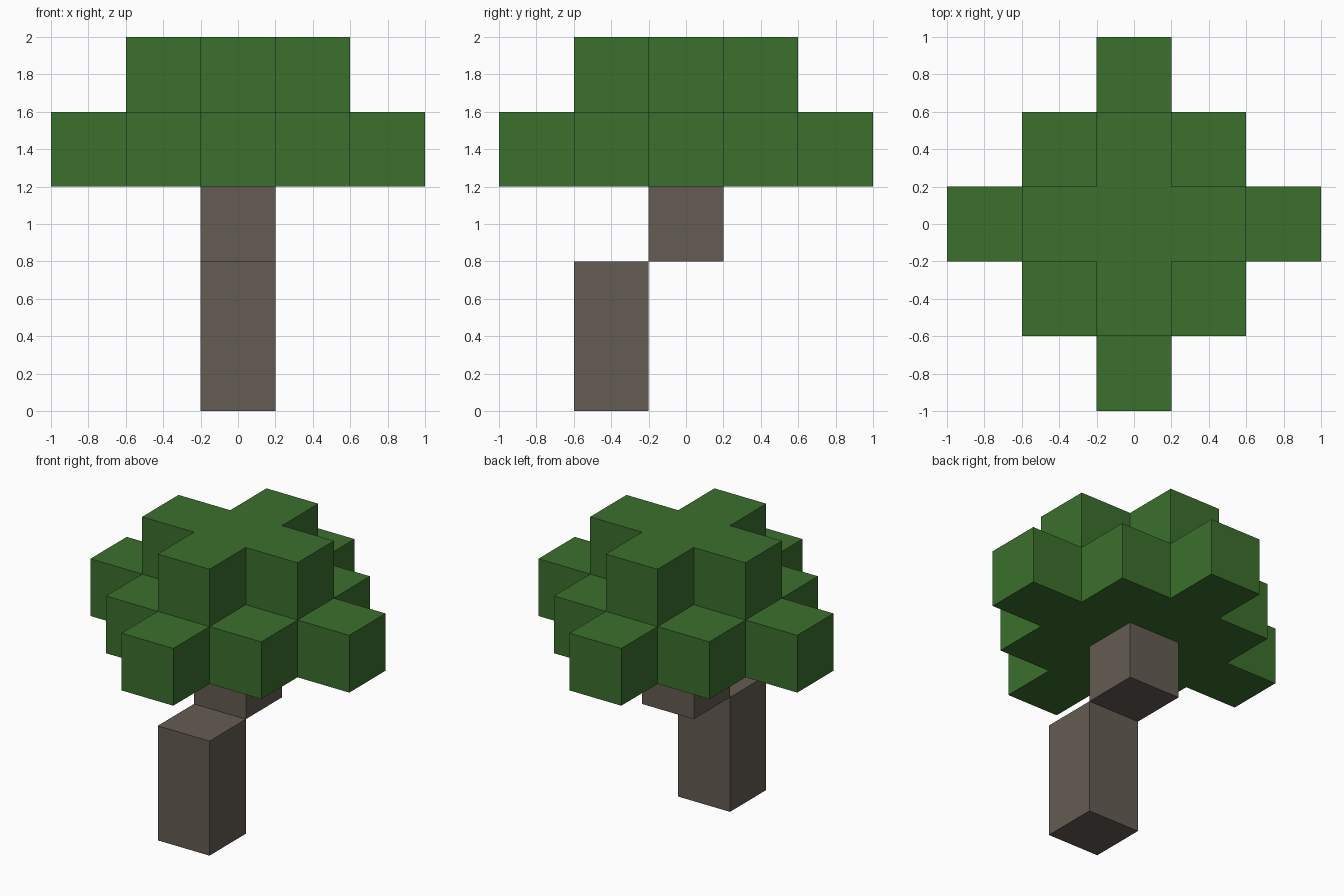
import bpy
import bmesh
from mathutils import Vector

if "Cube" in bpy.data.objects:
    bpy.data.objects.remove(bpy.data.objects["Cube"], do_unlink=True)

S = 0.4  # edge of one block


def material(name, rgb):
    mat = bpy.data.materials.new(name)
    mat.use_nodes = True
    mat.diffuse_color = (*rgb, 1)
    bsdf = next(n for n in mat.node_tree.nodes if n.type == 'BSDF_PRINCIPLED')
    bsdf.inputs["Base Color"].default_value = (*rgb, 1)
    bsdf.inputs["Roughness"].default_value = 0.9
    return mat


def block_object(name, cells, mat):
    """Outer skin of a set of blocks; cells are (x, y, layer) indices."""
    bm = bmesh.new()
    for cell in cells:
        centre = Vector((cell[0], cell[1], cell[2] + 0.5))
        for axis in range(3):
            for sign in (-1, 1):
                n = Vector((0, 0, 0))
                n[axis] = sign
                if tuple(int(c + d) for c, d in zip(cell, n)) in cells:
                    continue
                u = Vector((0, 0, 0))
                u[(axis + 1) % 3] = 1
                v = n.cross(u)
                corners = (-u - v, u - v, u + v, v - u)
                bm.faces.new([bm.verts.new((centre + (n + c) / 2) * S) for c in corners])
    bmesh.ops.remove_doubles(bm, verts=bm.verts, dist=0.001)
    mesh = bpy.data.meshes.new(name)
    bm.to_mesh(mesh)
    bm.free()
    mesh.materials.append(mat)
    obj = bpy.data.objects.new(name, mesh)
    bpy.context.collection.objects.link(obj)
    return obj


leaf = material("leaf_green", (0.044, 0.162, 0.026))
bark = material("bark_brown", (0.127, 0.107, 0.084))


# Diamond of blocks around the centre
def diamond(radius, layer):
    r = range(-radius, radius + 1)
    return {(x, y, layer) for x in r for y in r if abs(x) + abs(y) <= radius}


# Canopy: wide diamond below, small cross on top
block_object("canopy", diamond(2, 3) | diamond(1, 4), leaf)

# Trunk: two blocks at the front, then one stepped back under the canopy
block_object("lower_trunk", {(0, -1, 0), (0, -1, 1)}, bark)
block_object("upper_trunk", {(0, 0, 2)}, bark)
